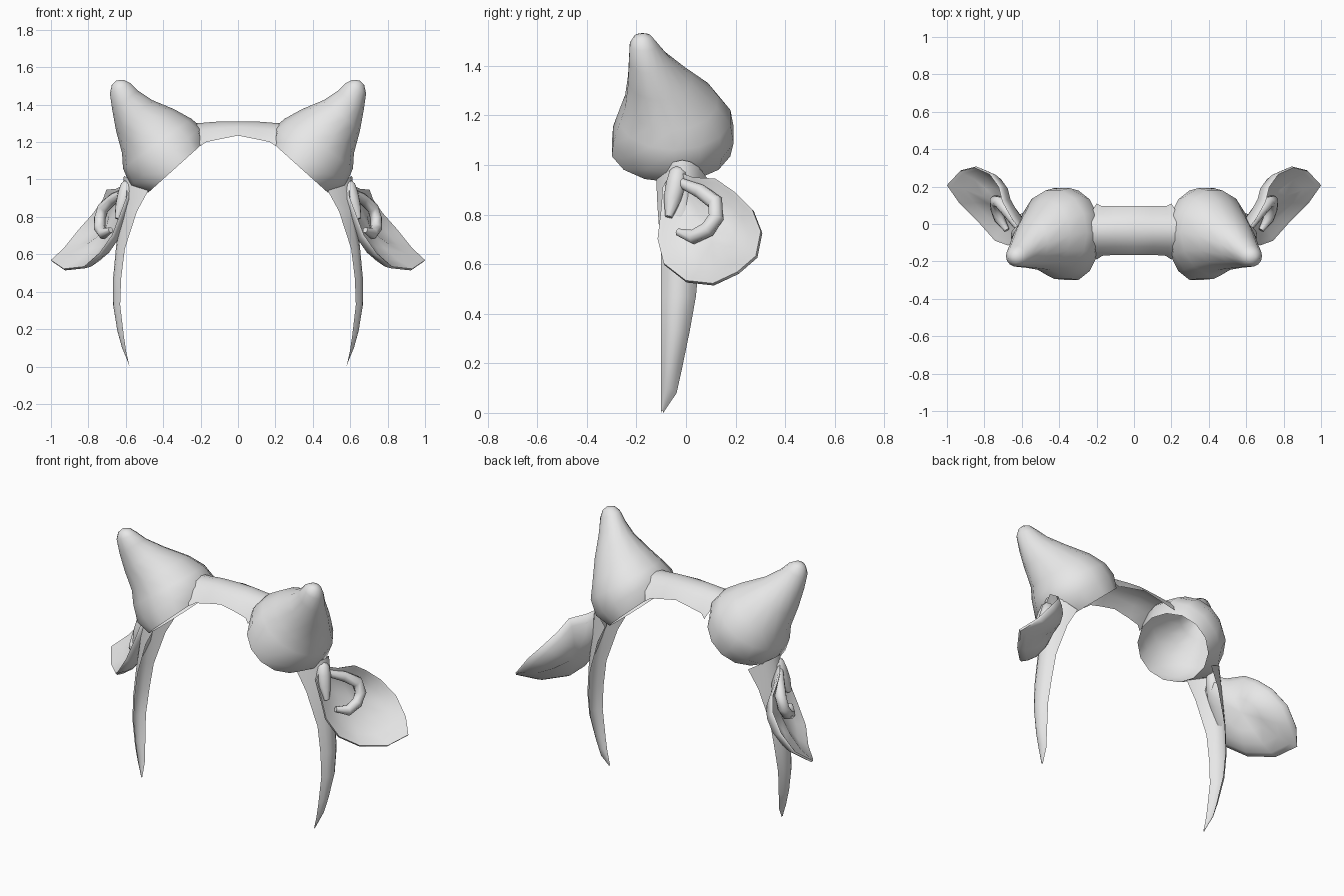
import bpy, bmesh, math
from mathutils import Vector

if "Cube" in bpy.data.objects:
    bpy.data.objects.remove(bpy.data.objects["Cube"])

grey = bpy.data.materials.new("light_grey")
grey.diffuse_color = (0.8, 0.8, 0.8, 1)
grey.use_nodes = True
grey.node_tree.nodes["Principled BSDF"].inputs["Base Color"].default_value = grey.diffuse_color


def loft(name, rings, closed, inside, cap_start=None, cap_end=None, angle=60):
    """Skin a row of rings, face it away from the inside point, mirror it in x."""
    bm = bmesh.new()
    rows = [[bm.verts.new(p) for p in ring] for ring in rings]
    n = len(rows[0])
    for a, b in zip(rows, rows[1:]):
        for i in range(n if closed else n - 1):
            j = (i + 1) % n
            bm.faces.new((a[i], a[j], b[j], b[i]))
    for row, tip in ((rows[0], cap_start), (rows[-1], cap_end)):
        if tip is not None:
            t = bm.verts.new(tip)
            for i in range(n):
                bm.faces.new((row[i], row[(i + 1) % n], t))
    bmesh.ops.remove_doubles(bm, verts=bm.verts, dist=0.0005)
    bmesh.ops.recalc_face_normals(bm, faces=bm.faces)
    if inside is not None:
        ref = Vector(inside)
        if sum(f.normal.dot(f.calc_center_median() - ref) * f.calc_area() for f in bm.faces) < 0:
            bmesh.ops.reverse_faces(bm, faces=bm.faces)
    me = bpy.data.meshes.new(name)
    bm.to_mesh(me)
    bm.free()
    me.materials.append(grey)
    ob = bpy.data.objects.new(name, me)
    bpy.context.collection.objects.link(ob)
    bpy.ops.object.select_all(action='DESELECT')
    ob.select_set(True)
    bpy.context.view_layer.objects.active = ob
    bpy.ops.object.shade_smooth_by_angle(angle=math.radians(angle))
    mod = ob.modifiers.new("mirror", 'MIRROR')
    mod.merge_threshold = 0.001
    return ob


def arch(x_in, z_in, x_out, z_out, y0, y1, steps=6):
    """Arched strip section: edges at the inner point, crown at the outer one."""
    pts = []
    for i in range(steps + 1):
        t = i / steps
        s = math.sin(math.pi * t) ** 0.7 if 0 < i < steps else 0
        pts.append((x_in + (x_out - x_in) * s, y0 + (y1 - y0) * t, z_in + (z_out - z_in) * s))
    return pts


def oval(x_in, z_in, x_out, z_out, y0, y1, n=14):
    """Oval ring whose long ends are the inner and outer points."""
    pts = []
    for i in range(n):
        a = 2 * math.pi * i / n
        c, s = (1 + math.cos(a)) / 2, (1 + math.sin(a)) / 2
        pts.append((x_in + (x_out - x_in) * c, y0 + (y1 - y0) * s, z_in + (z_out - z_in) * c))
    return pts


def tube(name, path, radii, n=8):
    """Round tube along a path with a radius at each point."""
    path = [Vector(p) for p in path]
    rings = []
    for i, p in enumerate(path):
        d = (path[min(i + 1, len(path) - 1)] - path[max(i - 1, 0)]).normalized()
        u = d.cross(ear_normal).normalized()
        v = d.cross(u)
        rings.append([p + (u * math.cos(2 * math.pi * k / n) + v * math.sin(2 * math.pi * k / n)) * radii[i]
                      for k in range(n)])
    return loft(name, rings, True, None, path[0], path[-1])


# Thin arched headband: bridge between the upper ears, then the tapering legs
loft("band_bridge", [arch(*s) for s in (
    (0, 1.235, 0, 1.31, -0.165, 0.095),
    (0.10, 1.215, 0.10, 1.31, -0.165, 0.095),
    (0.17, 1.20, 0.19, 1.303, -0.17, 0.095),
    (0.20, 1.18, 0.25, 1.30, -0.19, 0.11))], False, (0, 0, 0.6))
loft("band_leg", [arch(*s) for s in (
    (0.48, 0.94, 0.61, 1.02, -0.12, 0.09),
    (0.54, 0.83, 0.63, 0.85, -0.115, 0.075),
    (0.605, 0.63, 0.652, 0.64, -0.10, 0.055),
    (0.625, 0.47, 0.668, 0.47, -0.10, 0.04),
    (0.63, 0.33, 0.668, 0.33, -0.10, 0.015),
    (0.61, 0.16, 0.645, 0.19, -0.10, -0.02),
    (0.598, 0.08, 0.62, 0.10, -0.10, -0.038),
    (0.58, 0.0, 0.582, 0.01, -0.10, -0.092))], False, (0, 0, 0.6))

# Upper pointed ears: hollow shells open towards the head
loft("upper_ear", [oval(*s) for s in (
    (0.18, 1.20, 0.48, 0.93, -0.305, 0.185),
    (0.195, 1.28, 0.575, 0.965, -0.30, 0.198),
    (0.25, 1.325, 0.615, 1.06, -0.275, 0.185),
    (0.34, 1.375, 0.62, 1.14, -0.25, 0.13),
    (0.46, 1.425, 0.652, 1.26, -0.237, 0.025),
    (0.535, 1.475, 0.672, 1.37, -0.232, -0.065),
    (0.575, 1.515, 0.685, 1.46, -0.228, -0.115),
    (0.61, 1.532, 0.675, 1.505, -0.21, -0.14))], True, (0.42, -0.05, 1.15),
    cap_end=(0.65, -0.175, 1.53))

# Lower floppy ears: cupped leaf, bulging at the back and hollow at the front
ear_normal = Vector((0.774, -0.364, 0.52)).normalized()
rim = [Vector(p) for p in (
    (0.59, -0.05, 0.98), (0.65, 0.03, 0.95), (0.70, 0.12, 0.945), (0.72, 0.20, 0.89),
    (0.77, 0.27, 0.82), (0.85, 0.305, 0.73), (0.93, 0.285, 0.63), (1.0, 0.21, 0.565),
    (0.93, 0.11, 0.518), (0.82, 0.0, 0.53), (0.74, -0.09, 0.60), (0.67, -0.115, 0.70),
    (0.62, -0.10, 0.83), (0.59, -0.095, 0.91))]
centre = sum(rim, Vector()) / len(rim)


def cup(scale, depth):
    return [centre + (p - centre) * scale - ear_normal * depth for p in rim]


loft("lower_ear", [cup(0.4, 0.095), cup(0.7, 0.072), cup(0.9, 0.036), cup(1.0, 0.008),
                   cup(0.99, -0.004), cup(0.92, 0.004), cup(0.72, 0.034), cup(0.4, 0.055)],
     True, None, centre - ear_normal * 0.102, centre - ear_normal * 0.06)

# Curled fold inside the lower ear
fold = [Vector(p) - ear_normal * 0.02 for p in (
    (0.63, -0.03, 0.94), (0.685, 0.05, 0.905), (0.735, 0.11, 0.86), (0.755, 0.115, 0.80),
    (0.755, 0.08, 0.75), (0.735, 0.02, 0.72), (0.695, -0.04, 0.74))]
tube("ear_fold", fold, (0.02, 0.03, 0.033, 0.033, 0.032, 0.03, 0.015))

# Rounded root where the lower ear meets the band
tube("ear_root", [(0.585, -0.03, 0.99), (0.592, -0.032, 0.97), (0.603, -0.04, 0.92),
                  (0.62, -0.055, 0.86), (0.645, -0.07, 0.79)],
     (0.02, 0.037, 0.043, 0.038, 0.015))
